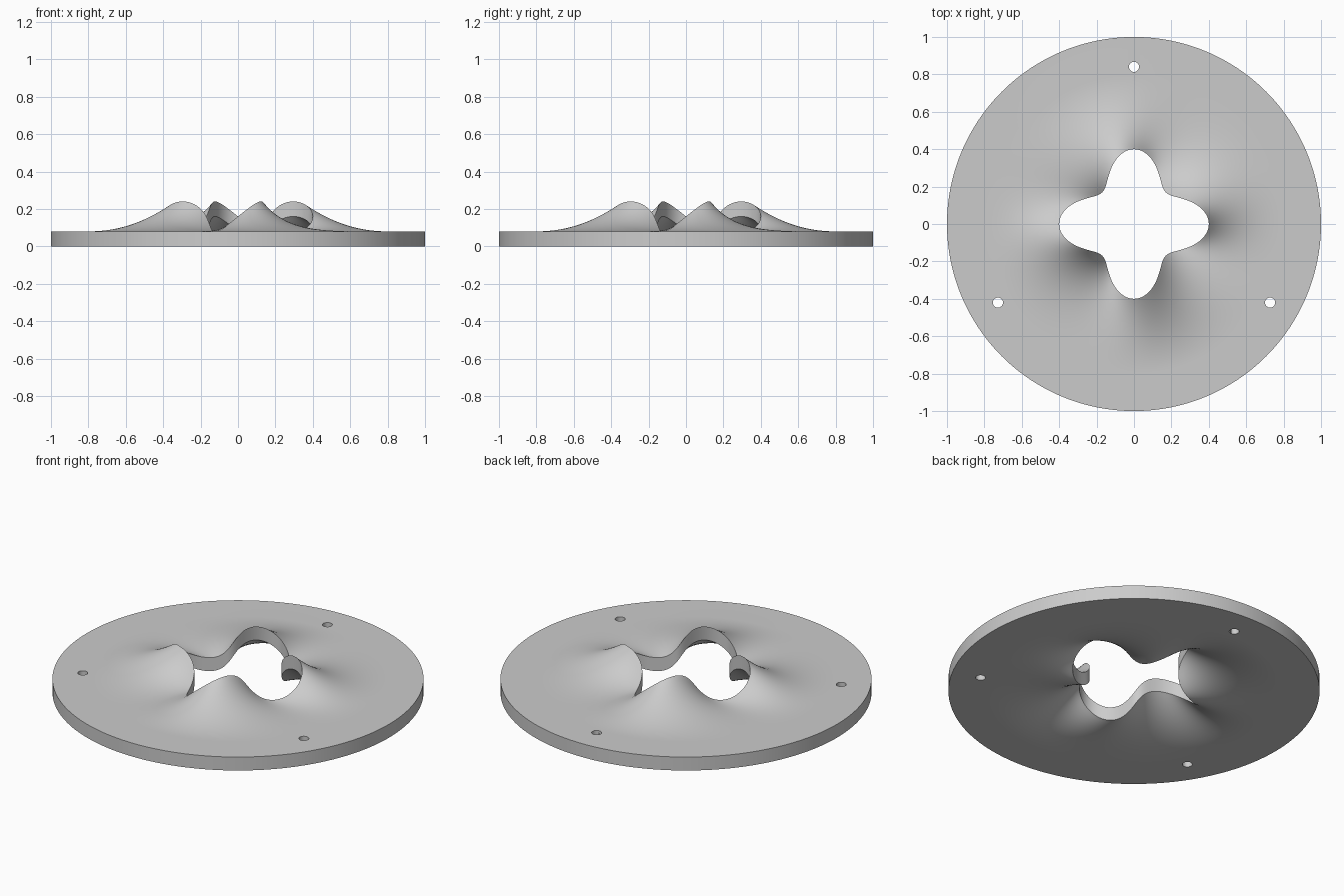
import bpy, bmesh
from math import sin, cos, pi, radians

if "Cube" in bpy.data.objects:
    bpy.data.objects.remove(bpy.data.objects["Cube"], do_unlink=True)

THICK, RISE, SWELL_R, SEGS, RINGS = 0.08, 0.16, 0.8, 192, 20

grey = bpy.data.materials.new("light_grey")
grey.use_nodes = True
colour = (0.6, 0.6, 0.6, 1)
grey.diffuse_color = colour
grey.node_tree.nodes["Principled BSDF"].inputs["Base Color"].default_value = colour


def opening(a):
    """Radius of the four-lobed centre hole."""
    return 0.32 + 0.08 * cos(4 * a)


def lift(a, t):
    """Four swells, highest at the hole and fading outwards."""
    return RISE * 0.5 * (1 + sin(4 * a)) * (1 - t) ** 2


# Wavy plate: closed cross-section loop for each angle, joined round the axis
bm = bmesh.new()
sections = []
for i in range(SEGS):
    a = 2 * pi * i / SEGS
    r0 = opening(a)
    line = [(r0 + (SWELL_R - r0) * j / RINGS, lift(a, j / RINGS)) for j in range(RINGS + 1)]
    line.append((1.0, 0.0))
    loop = [(r, z) for r, z in line] + [(r, z + THICK) for r, z in reversed(line)]
    sections.append([bm.verts.new((r * cos(a), r * sin(a), z)) for r, z in loop])
for i, s in enumerate(sections):
    n = sections[(i + 1) % SEGS]
    for j in range(len(s)):
        k = (j + 1) % len(s)
        bm.faces.new((s[j], s[k], n[k], n[j]))
bmesh.ops.recalc_face_normals(bm, faces=bm.faces)
mesh = bpy.data.meshes.new("wavy_plate")
bm.to_mesh(mesh)
bm.free()
mesh.materials.append(grey)
plate = bpy.data.objects.new("wavy_plate", mesh)
bpy.context.collection.objects.link(plate)

# Three screw holes near the rim
for deg in (90, 210, 330):
    a = radians(deg)
    bpy.ops.mesh.primitive_cylinder_add(vertices=32, radius=0.027, depth=0.4,
                                        location=(0.84 * cos(a), 0.84 * sin(a), 0.04))
    cutter = bpy.context.object
    cutter.name = "screw_hole_cutter"
    cutter.hide_render = True
    cutter.data.materials.append(grey)
    cut = plate.modifiers.new("screw_hole", "BOOLEAN")
    cut.operation, cut.solver, cut.object = "DIFFERENCE", "EXACT", cutter
    bpy.context.view_layer.objects.active = plate
    bpy.ops.object.modifier_apply(modifier=cut.name)
    bpy.data.objects.remove(cutter, do_unlink=True)

# Smooth surfaces with crisp rims
bpy.ops.object.select_all(action="DESELECT")
plate.select_set(True)
bpy.context.view_layer.objects.active = plate
bpy.ops.object.shade_smooth_by_angle(angle=radians(35))
